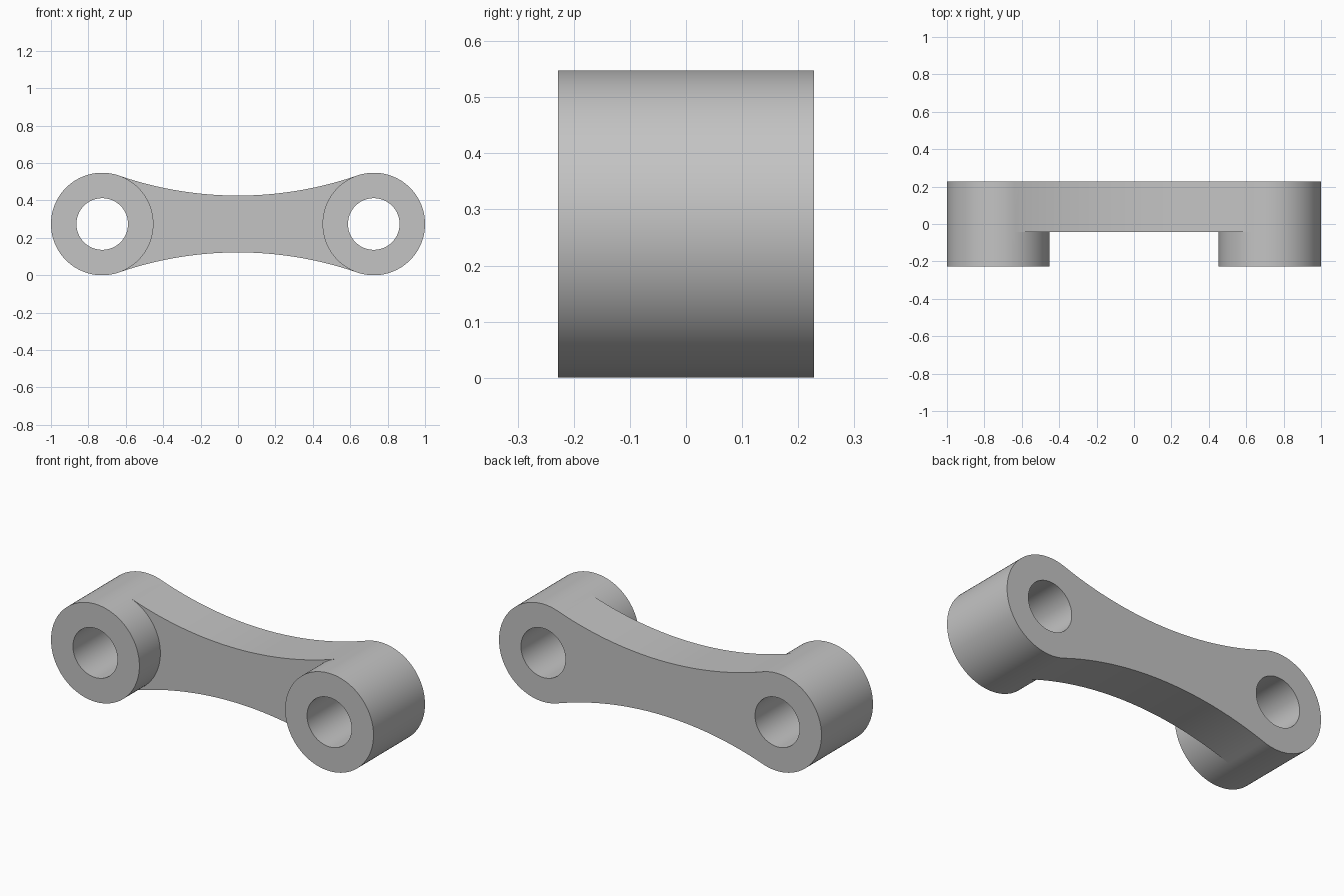
import bpy, bmesh, math

cube = bpy.data.objects.get("Cube")
if cube:
    bpy.data.objects.remove(cube, do_unlink=True)

BOSS_R, HOLE_R = 0.274, 0.138
CX, CZ = 1 - BOSS_R, BOSS_R
FRONT, MID, BACK = -0.228, -0.042, 0.228
WAIST = 0.152          # half height of the web at its middle

# Waist arcs tangent to both bosses
ARC_R = (CX**2 + WAIST**2 - BOSS_R**2) / (2 * (BOSS_R - WAIST))
ARC_Z = WAIST + ARC_R
TANGENT = math.atan2(ARC_Z, CX)     # tangent point, as seen from a boss centre
SWEEP = math.pi / 2 - TANGENT       # half angle of a waist arc

bm = bmesh.new()


def arc(cx, cz, r, start, end, steps):
    angles = [start + (end - start) * i / steps for i in range(steps + 1)]
    return [(cx + r * math.cos(a), cz + r * math.sin(a)) for a in angles]


def face(points):
    bm.faces.new([bm.verts.new(p) for p in points])


def wall(path, y0, y1):
    for (xa, za), (xb, zb) in zip(path, path[1:]):
        face([(xa, y0, za), (xb, y0, zb), (xb, y1, zb), (xa, y1, za)])


def annulus(outer, inner, y):
    for i in range(len(outer) - 1):
        face([(x, y, z) for x, z in
              (outer[i], outer[i + 1], inner[i + 1], inner[i])])


# Bored bosses: the inward arc is walled only in front of the web
inward_arcs = []
for side in (1, -1):
    toward = math.pi if side == 1 else 0
    a, b = toward - TANGENT, toward + TANGENT
    spans = ((a, b, 40), (b, a + 2 * math.pi, 64))
    for start, end, steps in spans:
        outer = arc(side * CX, CZ, BOSS_R, start, end, steps)
        inner = arc(side * CX, CZ, HOLE_R, start, end, steps)
        wall(outer, FRONT, MID)
        wall(inner, FRONT, BACK)
        annulus(outer, inner, FRONT)
        annulus(outer, inner, BACK)
        if steps == 40:
            inward_arcs.append(outer)
        else:
            wall(outer, MID, BACK)

# Waisted web between the bosses
down, up = -math.pi / 2, math.pi / 2
top = arc(0, CZ + ARC_Z, ARC_R, down - SWEEP, down + SWEEP, 48)
bottom = arc(0, CZ - ARC_Z, ARC_R, up - SWEEP, up + SWEEP, 48)
wall(top, MID, BACK)
wall(bottom, MID, BACK)
right_arc, left_arc = inward_arcs
outline = top[:-1] + right_arc[:-1] + bottom[:-1] + left_arc[:-1]
for y in (MID, BACK):
    face([(x, y, z) for x, z in outline])

bmesh.ops.remove_doubles(bm, verts=bm.verts, dist=0.0001)
bmesh.ops.recalc_face_normals(bm, faces=bm.faces)
mesh = bpy.data.meshes.new("link_arm")
bm.to_mesh(mesh)
bm.free()

# Plain grey finish
grey = bpy.data.materials.new("grey metal")
grey.use_nodes = True
colour = (0.55, 0.55, 0.55, 1)
grey.diffuse_color = colour
grey.node_tree.nodes["Principled BSDF"].inputs["Base Color"].default_value = colour
mesh.materials.append(grey)

link = bpy.data.objects.new("link_arm", mesh)
bpy.context.collection.objects.link(link)
bpy.ops.object.select_all(action="DESELECT")
link.select_set(True)
bpy.context.view_layer.objects.active = link
bpy.ops.object.shade_smooth_by_angle(angle=math.radians(30))
